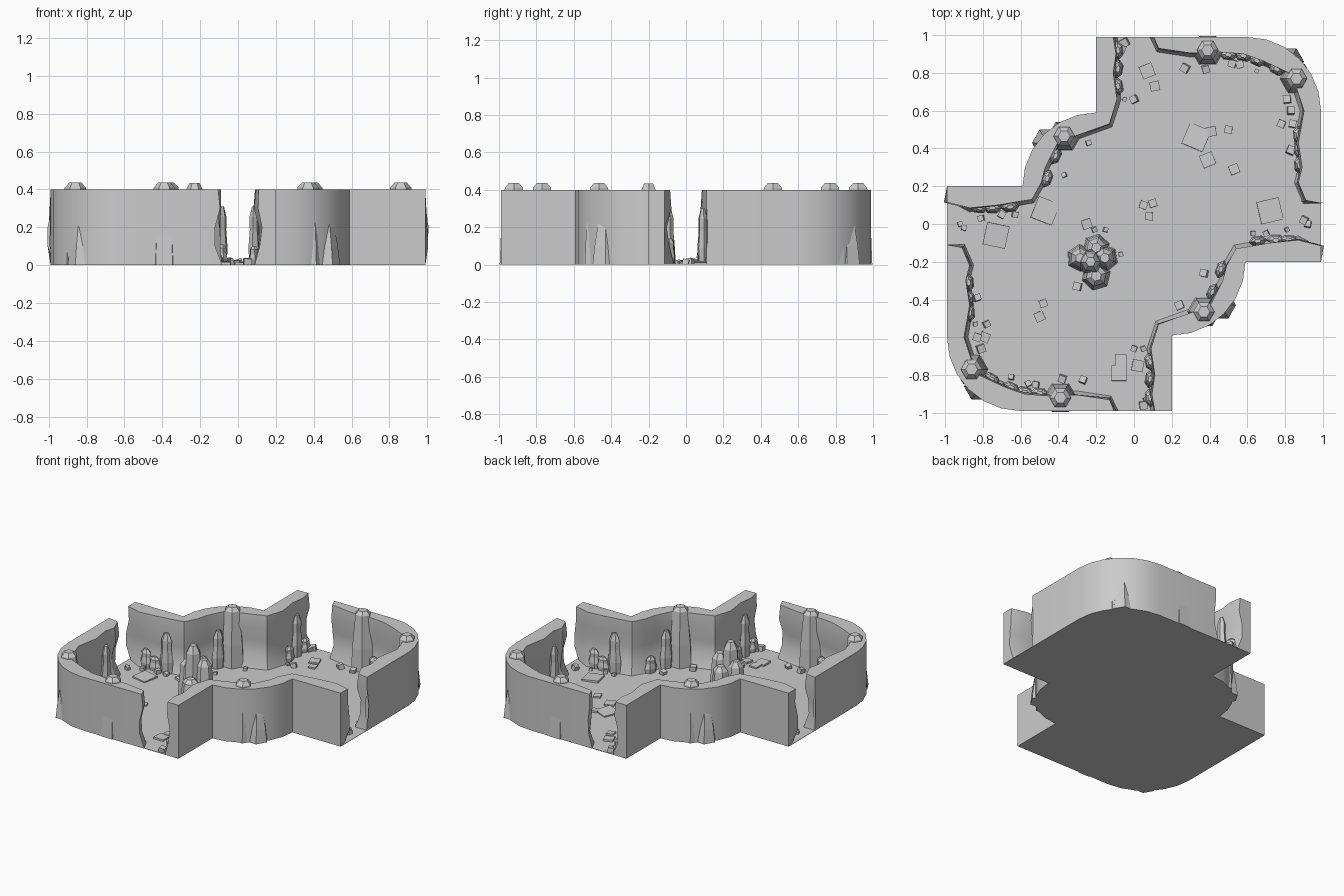
import bpy, bmesh, math, random
from mathutils import Matrix, Vector

if "Cube" in bpy.data.objects:
    bpy.data.objects.remove(bpy.data.objects["Cube"])

random.seed(4)
E = 0.99


def finish(bm, name, smooth=False):
    bmesh.ops.recalc_face_normals(bm, faces=bm.faces[:])
    me = bpy.data.meshes.new(name)
    bm.to_mesh(me)
    bm.free()
    ob = bpy.data.objects.new(name, me)
    bpy.context.collection.objects.link(ob)
    if smooth:
        bpy.context.view_layer.objects.active = ob
        ob.select_set(True)
        bpy.ops.object.shade_smooth_by_angle(angle=math.radians(30))
        ob.select_set(False)
    return ob


def arc(cx, cy, r, a0, a1, n=6):
    return [(cx + r * math.cos(math.radians(a0 + (a1 - a0) * i / n)),
             cy + r * math.sin(math.radians(a0 + (a1 - a0) * i / n))) for i in range(n + 1)]


def turn(p, k):
    """Half-turn copy: the room repeats about its centre."""
    return (-p[0], -p[1]) if k else (p[0], p[1])


# Outlines: outer side and uneven room side of the two repeated walls
outer_a = [(-E, 0.2), *arc(-0.2, 0.2, 0.39, 180, 90), (-0.2, E)]
outer_b = [*arc(0.6, 0.6, 0.39, 90, 0), (E, 0.11)]
inner_a = [(-E, .115), (-.87, .085), (-.72, .10), (-.54, .13), (-.49, .22), (-.47, .30),
           (-.41, .42), (-.30, .47), (-.13, .53), (-.09, .66), (-.11, .80), (-.095, .90), (-.11, E)]
inner_b = [(.105, E), (.13, .93), (.30, .905), (.45, .91), (.58, .90), (.68, .865), (.82, .80),
           (.86, .72), (.90, .60), (.87, .43), (.89, .30), (.87, .22), (.91, .125), (E, .11)]
layers = [(0, .022), (.1, -.012), (.2, -.010), (.3, .004), (.4, 0)]


def wall(name, inner, outer, k):
    bm = bmesh.new()
    pts = [Vector(p) for p in inner]
    rows = []
    for li, (z, off) in enumerate(layers):
        row = []
        for i, p in enumerate(pts):
            t = pts[min(i + 1, len(pts) - 1)] - pts[max(i - 1, 0)]
            if i in (0, len(pts) - 1):      # ends slide along the opening plane
                n = Vector((0, -1)) if abs(p.x) == E else Vector((-p.x, 0)).normalized()
            else:
                n = Vector((t.y, -t.x)).normalized()
            jit = random.uniform(-.008, .008) if 0 < li < 4 else 0
            x, y = turn(p + n * (off + jit), k)
            row.append(bm.verts.new((x, y, z)))
        rows.append(row)
    out = [[bm.verts.new((*turn(p, k), z)) for p in outer] for z in (0, .4)]
    for a, b in list(zip(rows, rows[1:])) + [tuple(out)]:
        for i in range(len(a) - 1):
            bm.faces.new((a[i], a[i + 1], b[i + 1], b[i]))
    for r, o in ((rows[0], out[0]), (rows[-1], out[1])):
        bm.faces.new(r + o[::-1])
    for e in (0, -1):
        bm.faces.new([r[e] for r in rows] + [out[1][e], out[0][e]])
    finish(bm, name, True)


for k, side in enumerate(("back", "front")):
    wall(side + "_notch_wall", inner_a, outer_a, k)
    wall(side + "_corner_wall", inner_b, outer_b, k)

# Thin floor following the whole outline
half = outer_a + [(.6, E)] + arc(.6, .6, .39, 90, 0)[1:]
bm = bmesh.new()
f = bm.faces.new([bm.verts.new((*turn(p, k), 0)) for k in (0, 1) for p in half])
ext = bmesh.ops.extrude_face_region(bm, geom=[f])
for v in ext["geom"]:
    if isinstance(v, bmesh.types.BMVert):
        v.co.z = .003
finish(bm, "floor")


def column(name, x, y, profile, sx=1, sy=1, rot=0, sides=6, lean=(0, 0)):
    """Faceted stone: rings of (radius, height), squashed and turned."""
    bm = bmesh.new()
    rings = []
    c, s = math.cos(rot), math.sin(rot)
    for r, z in profile:
        ring = []
        for i in range(sides):
            a = 2 * math.pi * i / sides
            u, v = r * sx * math.cos(a), r * sy * math.sin(a)
            ring.append(bm.verts.new((x + lean[0] * z + u * c - v * s,
                                      y + lean[1] * z + u * s + v * c, z)))
        rings.append(ring)
    for a, b in zip(rings, rings[1:]):
        for i in range(sides):
            j = (i + 1) % sides
            bm.faces.new((a[i], a[j], b[j], b[i]))
    bm.faces.new(rings[0])
    bm.faces.new(rings[-1])
    finish(bm, name)


# Tall pillars set in the walls, plus spikes that break through the outside
pillar = [(.088, 0), (.08, .17), (.064, .33), (.056, .41), (.032, .436)]
spike = [(.08, 0), (.068, .1), (.05, .2), (.015, .3)]
for k in (0, 1):
    for p in ((.39, .92), (.86, .77), (-.37, .465)):
        column("wall_pillar", *turn(p, k), pillar)
    for p in ((-.46, .43), (.82, .86)):
        column("buried_spike", *turn(p, k), spike)

# Central cluster of stalagmites
for x, y, r, h in ((-.23, -.2, .065, .435), (-.2, -.125, .065, .27), (-.285, -.18, .065, .31),
                   (-.155, -.18, .065, .34), (-.2, -.275, .07, .22)):
    column("stalagmite", x, y, [(r * 1.12, 0), (r, h * .45), (r * .8, h * .88), (r * .4, h)],
           rot=x * 9)

# Stones against the room side of the walls: x, y, angle along wall, height
stones = [(-.82, .085, -5, .14), (-.75, .085, 0, .10), (-.655, .09, 8, .30), (-.46, .24, 70, .12),
          (-.415, .36, 65, .28), (-.085, .73, 100, .11), (-.085, .82, 80, .31), (-.085, .92, 95, .10),
          (.5, .895, -5, .12), (.58, .89, -10, .09), (.65, .865, -25, .14), (.755, .82, -30, .10),
          (.87, .47, 95, .13), (.875, .40, 80, .10), (.875, .31, 95, .30)]
for k in (0, 1):
    for x, y, a, h in stones:
        column("wall_stone", *turn((x, y), k),
               [(.042, 0), (.05, h * .3), (.038, h * .6), (.04, h * .82), (.018, h)],
               sy=.6, rot=math.radians(a + 180 * k))


def block(name, x, y, s, h, tilt):
    bm = bmesh.new()
    rot = (Matrix.Rotation(random.uniform(-.5, .5), 4, 'Z')
           @ Matrix.Rotation(random.uniform(-tilt, tilt), 4, 'X')
           @ Matrix.Rotation(random.uniform(-tilt, tilt), 4, 'Y'))
    bmesh.ops.create_cube(bm, size=1, matrix=Matrix.Translation((x, y, h * .45)) @ rot
                          @ Matrix.Diagonal((s, s, h, 1)))
    for v in bm.verts:
        v.co.z = max(v.co.z, 0)
    finish(bm, name)


# Small rubble along the walls and near the cluster
rubble = [(-.05, .96), (-.065, .93), (-.05, .66), (0, .66), (.27, .825), (.38, .82), (.52, .85),
          (.56, .845), (.65, .81), (.81, .66), (.83, .6), (.78, .53), (.84, .53), (.83, .39),
          (.91, .14), (.9, .02), (-.24, .43), (-.37, .26), (-.63, .05), (-.7, .05), (-.81, .03),
          (-.92, 0)]
for p in [turn(p, k) for k in (0, 1) for p in rubble] + [
        (-.21, -.03), (-.15, -.03), (-.07, -.16), (-.3, -.33)]:
    s = random.uniform(.02, .042)
    block("rubble", *p, s, s * .9, .25)

# Low broken slabs nearly flush with the floor
slabs = [(.33, .46, 12), (-.47, .07, 12), (-.73, -.06, 12), (.72, .07, 12), (.07, .81, 7),
         (.11, .73, 5), (-.08, -.79, 8), (-.07, -.72, 6), (.39, .34, 7), (.41, .49, 5),
         (.5, .5, 4), (.53, .29, 5), (.05, .1, 4), (.1, .11, 4), (.08, .04, 4), (-.25, 0, 5),
         (-.5, -.49, 5), (-.48, -.42, 4), (-.79, -.6, 5), (.02, -.75, 6)]
for x, y, s in slabs:
    block("floor_slab", x, y, s / 100, .016, .06)
